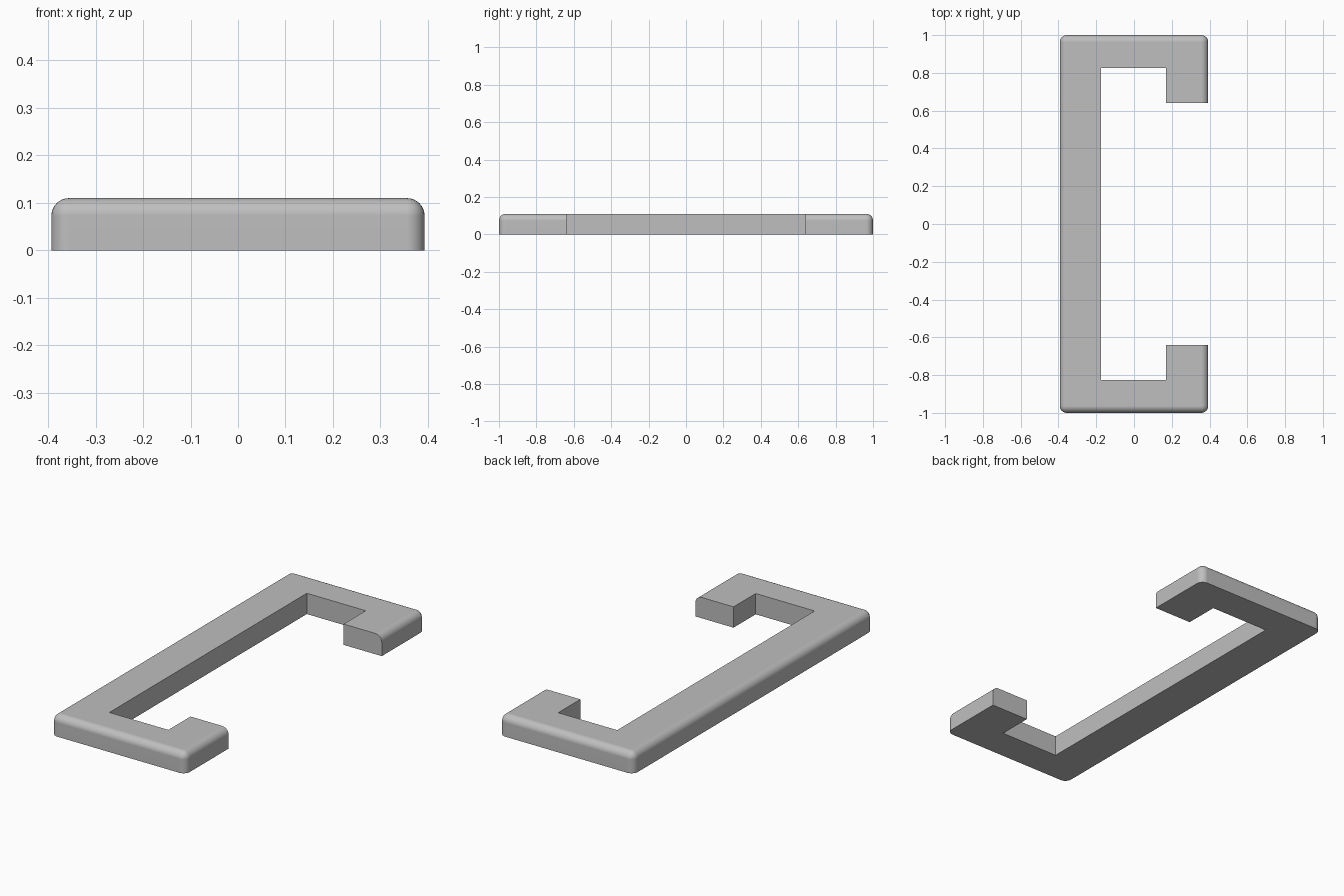
import bpy, bmesh, math

if "Cube" in bpy.data.objects:
    bpy.data.objects.remove(bpy.data.objects["Cube"])

HEIGHT = 0.11
FILLET = 0.037
X_OUT, Y_OUT = 0.393, 1.0        # outer extents
X_SPINE, X_HOOK = -0.175, 0.17   # inner faces of the spine and hooks
Y_ARM, Y_END = 0.825, 0.64       # inner faces of the arms, hook ends

# Half of the C outline, mirrored in y for the other half
half = [(X_SPINE, Y_ARM), (X_HOOK, Y_ARM), (X_HOOK, Y_END),
        (X_OUT, Y_END), (X_OUT, Y_OUT), (-X_OUT, Y_OUT)]
outline = half + [(x, -y) for x, y in reversed(half)]

# Extrude the outline
bm = bmesh.new()
base = bm.faces.new([bm.verts.new((x, y, 0)) for x, y in outline])
ext = bmesh.ops.extrude_face_region(bm, geom=[base])
for v in ext["geom"]:
    if isinstance(v, bmesh.types.BMVert):
        v.co.z = HEIGHT
bmesh.ops.recalc_face_normals(bm, faces=bm.faces[:])


def near(a, b):
    return abs(a - b) < 1e-4


def rounded(edge):
    """Outer top edges and outer upright corners."""
    a, b = (v.co for v in edge.verts)
    if near(a.x, b.x) and near(a.y, b.y):
        return near(abs(a.x), X_OUT) and near(abs(a.y), Y_OUT)
    if not (near(a.z, HEIGHT) and near(b.z, HEIGHT)):
        return False
    return ((near(a.x, b.x) and near(abs(a.x), X_OUT)) or
            (near(a.y, b.y) and near(abs(a.y), Y_OUT)))


# Round the outside only, keeping the inner faces and hook ends crisp
bmesh.ops.bevel(bm, geom=[e for e in bm.edges if rounded(e)], offset=FILLET,
                offset_type='OFFSET', segments=8, profile=0.5,
                affect='EDGES', clamp_overlap=False)
bmesh.ops.recalc_face_normals(bm, faces=bm.faces[:])

mesh = bpy.data.meshes.new("hooked_bracket")
bm.to_mesh(mesh)
bm.free()
bracket = bpy.data.objects.new("hooked_bracket", mesh)
bpy.context.collection.objects.link(bracket)

grey = bpy.data.materials.new("plain_grey")
grey.diffuse_color = (0.52, 0.52, 0.52, 1)
grey.use_nodes = True
grey.node_tree.nodes["Principled BSDF"].inputs["Base Color"].default_value = grey.diffuse_color
mesh.materials.append(grey)

# Smooth fillets, flat large faces
bpy.context.view_layer.objects.active = bracket
bracket.select_set(True)
bpy.ops.object.shade_smooth_by_angle(angle=math.radians(30))
weighted = bracket.modifiers.new("flat_face_normals", 'WEIGHTED_NORMAL')
weighted.keep_sharp = True
